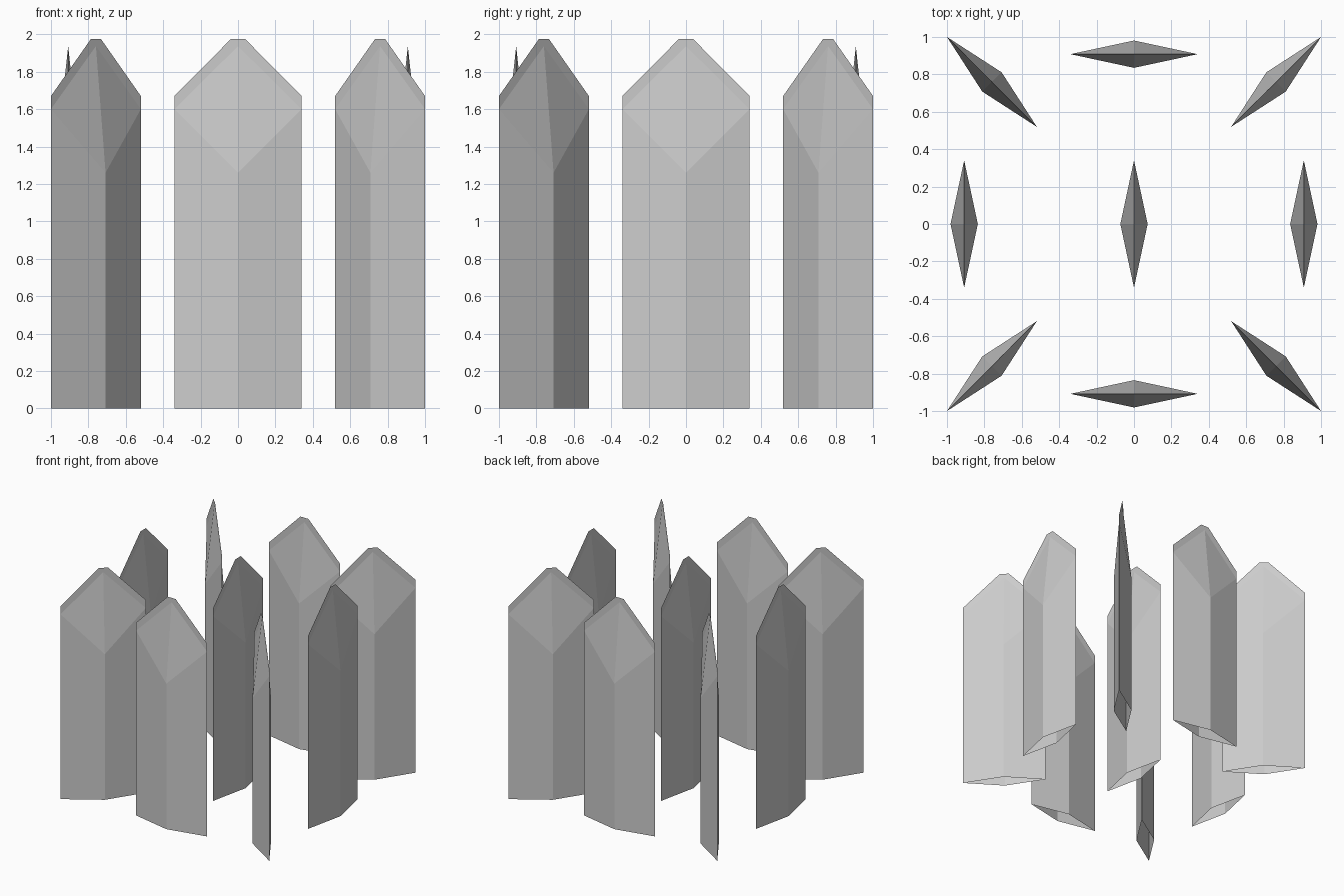
import bpy
import math

if "Cube" in bpy.data.objects:
    bpy.data.objects.remove(bpy.data.objects["Cube"])

HALF_LEN, HALF_THICK = 0.34, 0.073
RIDGE_Z, CORNER_Z, TIP_Z = 1.26, 1.60, 1.937   # crystal heights
FIN_CORNER_Z, FIN_TOP_Z, FIN_TOP_HALF = 1.67, 1.975, 0.038


def shard_mesh():
    L, T = HALF_LEN, HALF_THICK
    # diamond-section body, open underneath: bottom ring, shoulder ring, tip
    verts = [(L, 0, 0), (0, T, 0), (-L, 0, 0), (0, -T, 0),
             (L, 0, CORNER_Z), (0, T, RIDGE_Z), (-L, 0, CORNER_Z), (0, -T, RIDGE_Z),
             (0, 0, TIP_Z)]
    faces = []
    for i in range(4):
        j = (i + 1) % 4
        faces += [(i, j, j + 4, i + 4), (i + 4, j + 4, 8)]
    # paper-thin fin that rims the pointed top
    verts += [(L, 0, FIN_CORNER_Z), (FIN_TOP_HALF, 0, FIN_TOP_Z),
              (-FIN_TOP_HALF, 0, FIN_TOP_Z), (-L, 0, FIN_CORNER_Z)]
    faces += [(4, 9, 10, 8), (8, 10, 11), (8, 11, 12, 6)]
    mesh = bpy.data.meshes.new("shard")
    mesh.from_pydata(verts, [], faces)
    mesh.update()
    return mesh


mesh = shard_mesh()


def add_shard(name, x, y, degrees):
    ob = bpy.data.objects.new(name, mesh)
    ob.location = (x, y, 0)
    ob.rotation_euler.z = math.radians(degrees)
    bpy.context.collection.objects.link(ob)


# centre shard, four side shards and four radial corner shards
SIDE, CORNER = 0.908, 0.7596
add_shard("centre_shard", 0, 0, 90)
for s, x_name, y_name in ((-1, "left", "front"), (1, "right", "back")):
    add_shard(x_name + "_shard", s * SIDE, 0, 90)
    add_shard(y_name + "_shard", 0, s * SIDE, 0)
    for t, side in ((-1, "left"), (1, "right")):
        add_shard(f"{y_name}_{side}_corner_shard", t * CORNER, s * CORNER, 45 * s * t)
